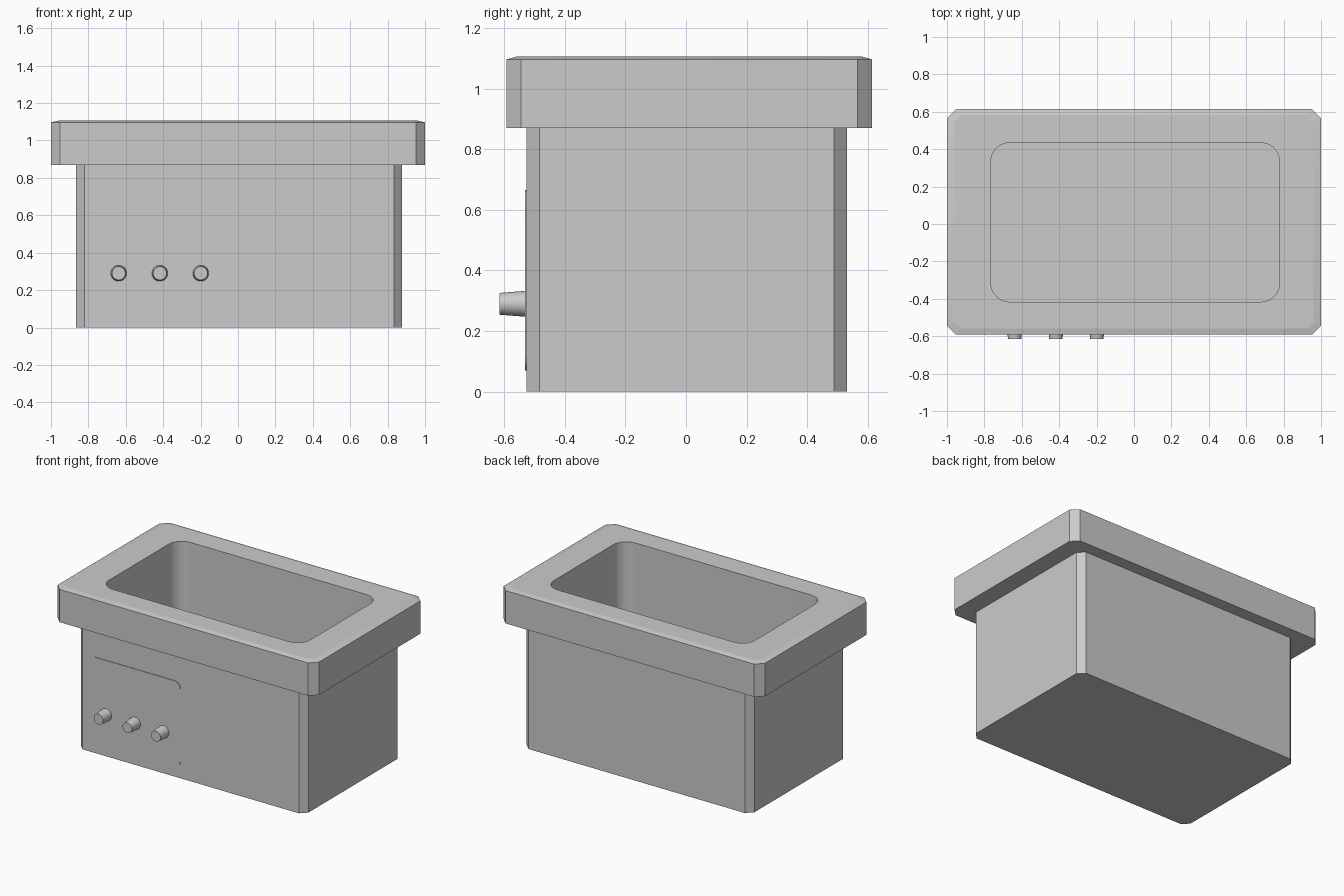
import bpy
import bmesh
from math import pi, sin, cos
from mathutils import Matrix

cube = bpy.data.objects.get("Cube")
if cube:
    bpy.data.objects.remove(cube)

SEGS = 16  # divisions per corner

grey = bpy.data.materials.new("plain grey")
grey.use_nodes = True
colour = (0.6, 0.6, 0.6, 1)
grey.diffuse_color = colour
grey.node_tree.nodes["Principled BSDF"].inputs["Base Color"].default_value = colour


def outline(x0, x1, y0, y1, size, rounded):
    """Rectangle outline with rounded or chamfered corners, anticlockwise."""
    points = []
    corners = [(x1, y1, -1, -1), (x0, y1, 1, -1), (x0, y0, 1, 1), (x1, y0, -1, 1)]
    for i, (x, y, sx, sy) in enumerate(corners):
        cx, cy = x + sx * size, y + sy * size
        for k in range(SEGS + 1):
            t = k / SEGS
            if rounded:
                u, v = cos(t * pi / 2), sin(t * pi / 2)
            else:
                u, v = 1 - t, t
            # turn the quarter corner into place
            for _ in range(i):
                u, v = -v, u
            points.append((cx + u * size, cy + v * size))
    return points


def finish(bm, name):
    bmesh.ops.recalc_face_normals(bm, faces=bm.faces[:])
    mesh = bpy.data.meshes.new(name)
    bm.to_mesh(mesh)
    bm.free()
    mesh.materials.append(grey)
    obj = bpy.data.objects.new(name, mesh)
    bpy.context.collection.objects.link(obj)
    bpy.ops.object.select_all(action="DESELECT")
    obj.select_set(True)
    bpy.context.view_layer.objects.active = obj
    bpy.ops.object.shade_smooth_by_angle(angle=0.2)
    return obj


def loft(name, sections):
    """Skin a stack of (outline, height) sections and cap both ends."""
    bm = bmesh.new()
    loops = [[bm.verts.new((x, y, z)) for x, y in pts] for pts, z in sections]
    for a, b in zip(loops, loops[1:]):
        n = len(a)
        for i in range(n):
            j = (i + 1) % n
            bm.faces.new((a[i], a[j], b[j], b[i]))
    bm.faces.new(loops[0])
    bm.faces.new(loops[-1])
    return finish(bm, name)


# Tank: body, overhanging rim and hollow basin in one continuous skin
body = outline(-0.865, 0.878, -0.527, 0.531, 0.043, False)
rim = outline(-1, 1, -0.592, 0.614, 0.048, False)
crown = outline(-0.96, 0.96, -0.56, 0.582, 0.035, False)
basin = outline(-0.765, 0.778, -0.416, 0.434, 0.1, True)
loft("tank", [(body, 0), (body, 0.87), (rim, 0.87), (rim, 1.097),
              (crown, 1.106), (basin, 1.106), (basin, 0.2)])

# Control panel: thin rounded plate on the front, stood upright
plate = outline(-0.77, -0.07, 0.07, 0.665, 0.05, True)
panel = loft("control_panel", [(plate, 0), (plate, 0.008)])
panel.data.transform(Matrix.Translation((0, -0.523, 0)) @ Matrix.Rotation(pi / 2, 4, "X"))

# Tapered control knobs
for label, x in (("right", -0.638), ("middle", -0.418), ("left", -0.199)):
    bm = bmesh.new()
    place = Matrix.Translation((x, -0.57, 0.29)) @ Matrix.Rotation(pi / 2, 4, "X")
    bmesh.ops.create_cone(bm, cap_ends=True, segments=48, radius1=0.043,
                          radius2=0.036, depth=0.09, matrix=place)
    finish(bm, label + "_knob")
